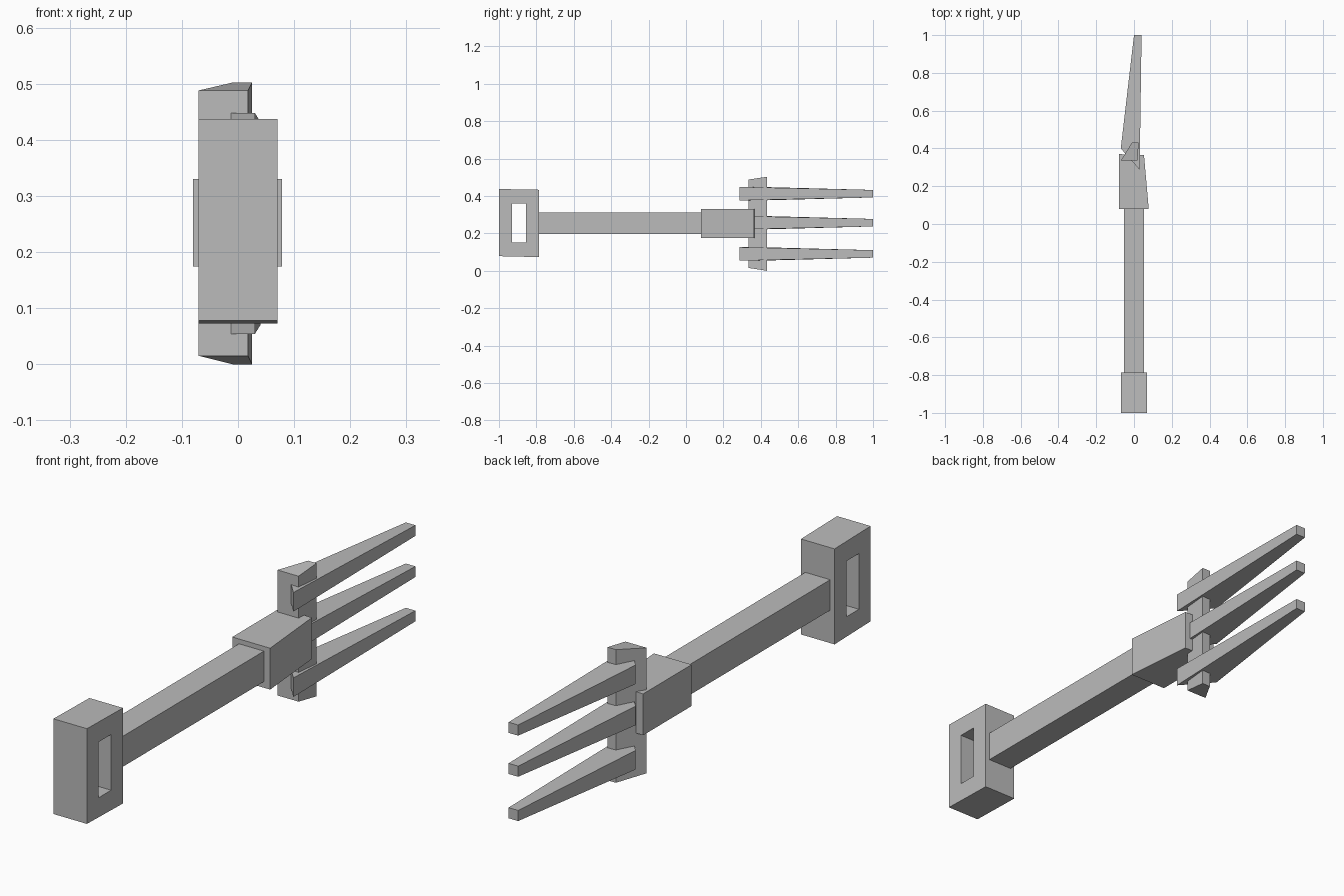
import bpy
import bmesh

cube = bpy.data.objects.get("Cube")
if cube:
    bpy.data.objects.remove(cube, do_unlink=True)

grey = bpy.data.materials.new("plain_grey")
grey.use_nodes = True
grey.diffuse_color = (0.5, 0.5, 0.5, 1)
grey.node_tree.nodes["Principled BSDF"].inputs["Base Color"].default_value = (0.5, 0.5, 0.5, 1)


def finish(name, bm):
    bmesh.ops.recalc_face_normals(bm, faces=bm.faces)
    mesh = bpy.data.meshes.new(name)
    bm.to_mesh(mesh)
    bm.free()
    mesh.materials.append(grey)
    obj = bpy.data.objects.new(name, mesh)
    bpy.context.collection.objects.link(obj)


def slab(name, near, far):
    """Six-sided block between two end rectangles.
    Each end is (left point, right point, bottom z, top z), points being (x, y)."""
    bm = bmesh.new()
    rings = []
    for p, q, low, high in (near, far):
        rings.append([bm.verts.new((*pt, z)) for pt, z in
                      ((p, low), (q, low), (q, high), (p, high))])
    for ring in rings:
        bm.faces.new(ring)
    a, b = rings
    for i in range(4):
        j = (i + 1) % 4
        bm.faces.new((a[i], a[j], b[j], b[i]))
    finish(name, bm)


# Grip: rectangular frame with a slot through its sides
outer = [(-1, 0.078), (-0.785, 0.073), (-0.785, 0.433), (-1, 0.437)]
slot = [(-0.93, 0.15), (-0.856, 0.15), (-0.856, 0.36), (-0.93, 0.36)]
bm = bmesh.new()
loops = [[bm.verts.new((x, y, z)) for y, z in ring]
         for ring, x in ((outer, -0.07), (outer, 0.07), (slot, 0.07), (slot, -0.07))]
for k in range(4):
    a, b = loops[k], loops[(k + 1) % 4]
    for i in range(4):
        j = (i + 1) % 4
        bm.faces.new((a[i], a[j], b[j], b[i]))
finish("grip", bm)

# Shaft and the socket at its end
slab("shaft", ((-0.052, -0.785), (0.052, -0.785), 0.197, 0.312),
     ((-0.052, 0.08), (0.052, 0.08), 0.197, 0.312))
slab("socket", ((-0.08, 0.08), (0.078, 0.08), 0.174, 0.33),
     ((-0.08, 0.37), (0.053, 0.364), 0.174, 0.33))

# Wedge-shaped upright crossbar
slab("crossbar", ((-0.07, 0.335), (0.018, 0.335), 0.015, 0.488),
     ((-0.01, 0.432), (0.025, 0.432), 0, 0.502))

# Three tapering tines with slanted roots
for name, z in (("lower_tine", 0.09), ("middle_tine", 0.257), ("upper_tine", 0.412)):
    slab(name, ((-0.07, 0.40), (0.03, 0.287), z - 0.036, z + 0.036),
         ((0, 1), (0.04, 1), z - 0.02, z + 0.02))
